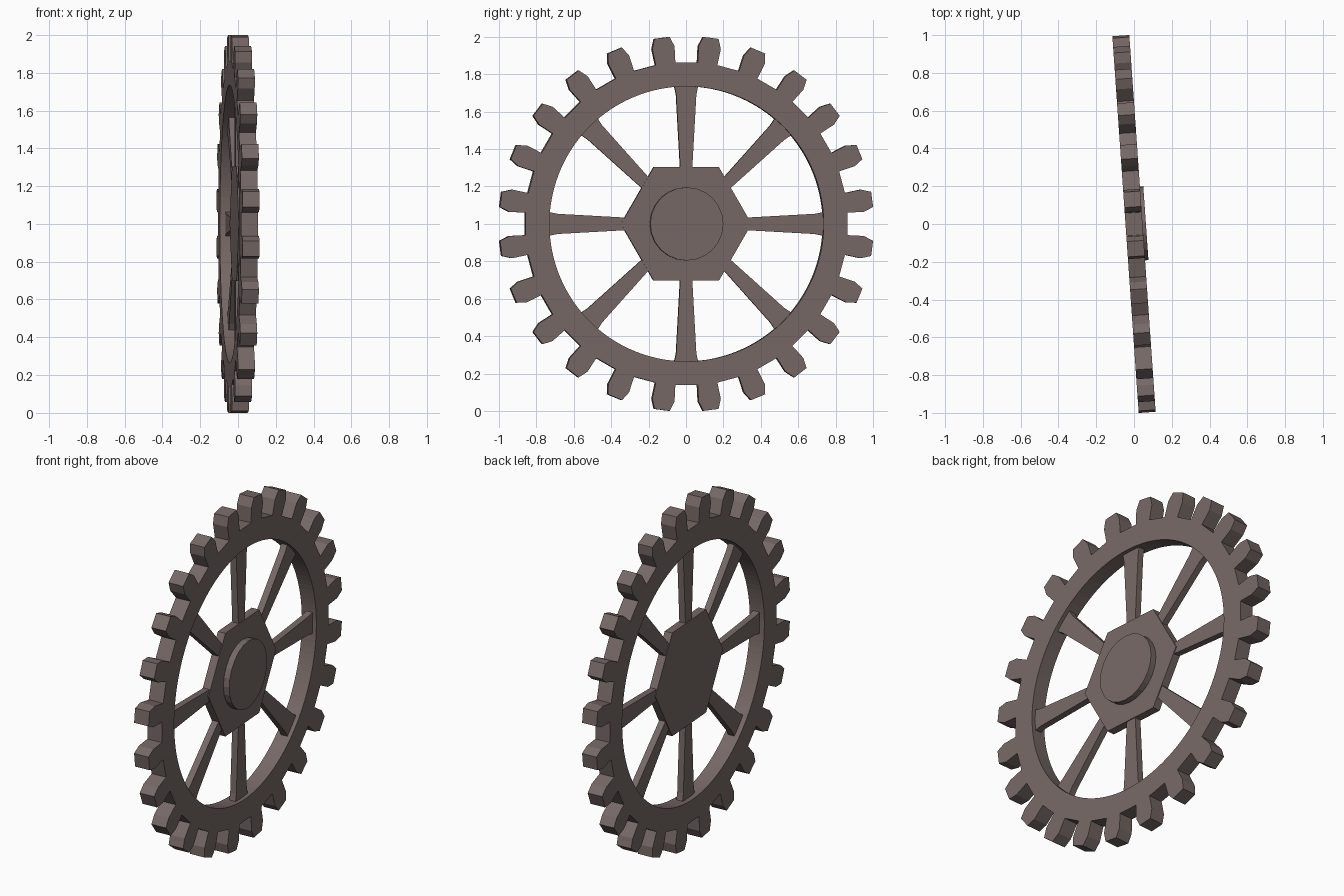
import bpy, bmesh, math
from mathutils import Matrix

if "Cube" in bpy.data.objects:
    bpy.data.objects.remove(bpy.data.objects["Cube"])

mat = bpy.data.materials.new("dull brown iron")
mat.diffuse_color = (0.18, 0.14, 0.132, 1)
mat.use_nodes = True
mat.node_tree.nodes["Principled BSDF"].inputs["Base Color"].default_value = mat.diffuse_color

# wheel stands in the YZ plane, turned slightly about z
PLACE = Matrix.Translation((0, 0, 1)) @ Matrix.Rotation(math.radians(4), 4, 'Z')


def polar(r, deg):
    a = math.radians(deg)
    return (r * math.cos(a), r * math.sin(a))


def ring(r, n, start=0):
    return [polar(r, start + 360 * i / n) for i in range(n)]


def finish(name, bm):
    bmesh.ops.recalc_face_normals(bm, faces=bm.faces)
    bm.transform(PLACE)
    me = bpy.data.meshes.new(name)
    bm.to_mesh(me)
    bm.free()
    me.materials.append(mat)
    ob = bpy.data.objects.new(name, me)
    bpy.context.collection.objects.link(ob)
    return ob


def prism(name, pts, x0, x1):
    """Extrude a (y, z) outline along x."""
    bm = bmesh.new()
    a = [bm.verts.new((x0, y, z)) for y, z in pts]
    b = [bm.verts.new((x1, y, z)) for y, z in pts]
    bm.faces.new(a)
    bm.faces.new(b)
    for i in range(len(pts)):
        j = (i + 1) % len(pts)
        bm.faces.new((a[i], a[j], b[j], b[i]))
    return finish(name, bm)


def radial(profile, deg):
    """Mirror a (radius, half width) profile about a radial axis at an angle."""
    c, s = polar(1, deg)
    pts = profile + [(r, -w) for r, w in reversed(profile)]
    return [(r * c - w * s, r * s + w * c) for r, w in pts]


H = 0.045

# toothed rim: outer outline follows the teeth, round inner hole
TOOTH = [(0.863, -0.053), (0.95, -0.06), (1.003, -0.041)]
outer = []
for k in range(24):
    outer += radial(TOOTH, 7.5 + 15 * k)
N = len(outer)
inner = []
for k in range(24):
    inner += [polar(0.735, 15 * k + 15 * (i + 0.5) / 6) for i in range(6)]
bm = bmesh.new()
loops = [[bm.verts.new((x, y, z)) for y, z in pts]
         for pts, x in ((outer, -H), (outer, H), (inner, H), (inner, -H))]
for k in range(4):
    p, q = loops[k], loops[(k + 1) % 4]
    for i in range(N):
        j = (i + 1) % N
        if k % 2 == 0:            # tooth flanks and hole wall
            bm.faces.new((p[i], p[j], q[j], q[i]))
        elif i % 6 == 5:          # flat side between neighbouring teeth
            bm.faces.new((p[i], p[j], q[j], q[i]))
    if k % 2:                     # flat side below each tooth
        o, n = (p, q) if k == 1 else (q, p)
        for t in range(0, N, 6):
            bm.faces.new(o[t:t + 6] + n[t:t + 6][::-1])
finish("toothed_rim", bm)

# eight tapering spokes, flared where they meet the rim
for k in range(8):
    prism(f"spoke_{k + 1}",
          radial([(0.15, 0.024), (0.69, 0.054), (0.72, 0.06), (0.745, 0.066)], 45 * k),
          -0.016, 0.022)

# hexagonal hub with a round cap on one side
prism("hub", ring(0.35, 6), -0.02, 0.027)
prism("hub_cap", ring(0.196, 24), 0.02, 0.063)
